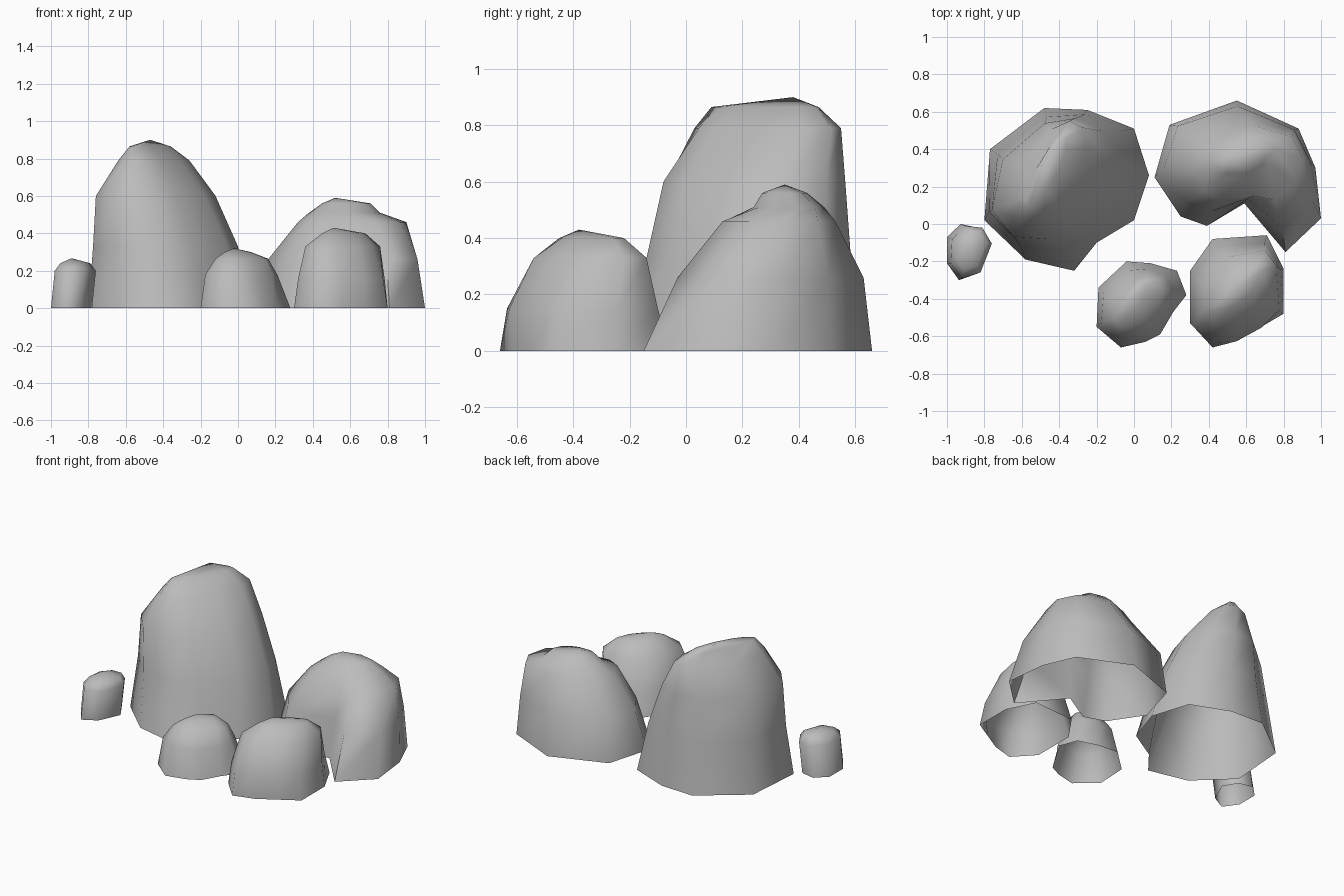
import bpy, bmesh, math

if "Cube" in bpy.data.objects:
    bpy.data.objects.remove(bpy.data.objects["Cube"])

grey = bpy.data.materials.new("stone grey")
grey.diffuse_color = (0.5, 0.5, 0.5, 1)
grey.use_nodes = True
grey.node_tree.nodes["Principled BSDF"].inputs["Base Color"].default_value = grey.diffuse_color


def unit(points):
    """Stretch points to fill the square from 0 to 1."""
    xs, ys = [p[0] for p in points], [p[1] for p in points]
    return [((x - min(xs)) / (max(xs) - min(xs)),
             (y - min(ys)) / (max(ys) - min(ys))) for x, y in points]


def rock(name, outline, rings, peak):
    """Loft a ground outline through rings (z, xmin, xmax, ymin, ymax, roundness, skew)
    up to a peak; open underneath. Skew stretches the rounded shape along the diagonal."""
    base = unit(outline)
    angles = [math.atan2(y - .5, x - .5) for x, y in base]
    bm = bmesh.new()
    loops = []
    for z, a, b, c, e, w, skew in rings:
        d = math.radians(skew)
        oval = unit([(math.cos(t - d), math.sin(t + d)) for t in angles])
        shape = unit([(p[0] * (1 - w) + q[0] * w, p[1] * (1 - w) + q[1] * w)
                      for p, q in zip(base, oval)])
        loops.append([bm.verts.new((a + u * (b - a), c + v * (e - c), z))
                      for u, v in shape])
    n = len(outline)
    for lo, hi in zip(loops, loops[1:]):
        for i in range(n):
            j = (i + 1) % n
            bm.faces.new((lo[i], lo[j], hi[j], hi[i]))
    top = bm.verts.new(peak)
    for i in range(n):
        bm.faces.new((loops[-1][i], loops[-1][(i + 1) % n], top))
    mesh = bpy.data.meshes.new(name)
    bm.to_mesh(mesh)
    bm.free()
    mesh.materials.append(grey)
    ob = bpy.data.objects.new(name, mesh)
    bpy.context.collection.objects.link(ob)
    bpy.ops.object.select_all(action='DESELECT')
    ob.select_set(True)
    bpy.context.view_layer.objects.active = ob
    bpy.ops.object.shade_smooth_by_angle(angle=math.radians(85))
    return ob


# tall boulder at the back left
rock("tall_boulder",
     [(-.80, .02), (-.58, -.19), (-.32, -.25), (-.20, -.10), (0, .02),
      (.08, .26), (0, .51), (-.25, .61), (-.48, .62), (-.77, .40)],
     [(0, -.80, .08, -.25, .62, 0, 0), (.33, -.775, 0, -.14, .585, .7, 6),
      (.6, -.76, -.12, -.08, .565, .9, 10), (.79, -.64, -.26, .03, .55, 1, 18),
      (.865, -.58, -.36, .09, .47, 1, 28)],
     (-.47, .38, .90))

# notched boulder at the back right
rock("notched_boulder",
     [(.11, .25), (.25, .04), (.39, -.01), (.59, .11), (.81, -.15),
      (1.0, .03), (.97, .30), (.88, .51), (.55, .66), (.19, .53)],
     [(0, .11, 1.0, -.15, .66, 0, 0), (.26, .16, .96, -.03, .63, .2, -4),
      (.46, .32, .90, .13, .53, .7, 6), (.51, .38, .76, .24, .49, 1, 8),
      (.56, .45, .71, .27, .43, 1, 8)],
     (.52, .35, .59))

# small front boulder, middle
rock("middle_boulder",
     [(-.20, -.55), (-.07, -.66), (.06, -.63), (.14, -.59), (.21, -.47),
      (.28, -.38), (.23, -.25), (.09, -.21), (-.04, -.20), (-.19, -.34)],
     [(0, -.20, .28, -.66, -.20, 0, 0), (.18, -.175, .21, -.61, -.24, .6, 8),
      (.265, -.12, .16, -.55, -.28, 1, 12), (.30, -.07, .07, -.48, -.31, 1, 20)],
     (-.02, -.40, .32))

# front boulder, right
rock("front_boulder",
     [(.30, -.53), (.42, -.66), (.56, -.62), (.68, -.55), (.80, -.48),
      (.80, -.24), (.71, -.06), (.42, -.08), (.30, -.25)],
     [(0, .30, .80, -.66, -.06, 0, 0), (.15, .32, .785, -.635, -.10, .5, 5),
      (.33, .36, .76, -.54, -.14, 1, 12), (.40, .45, .68, -.45, -.22, 1, 22)],
     (.51, -.38, .43))

# pebble at the far left
rock("pebble",
     [(-1.0, -.21), (-.93, -.30), (-.83, -.25), (-.76, -.11),
      (-.82, -.02), (-.92, 0), (-1.0, -.07)],
     [(0, -1.0, -.78, -.30, 0, 0, 0), (.2, -.98, -.76, -.29, -.01, .6, 4),
      (.24, -.95, -.79, -.24, -.04, 1, 6)],
     (-.89, -.13, .267))
